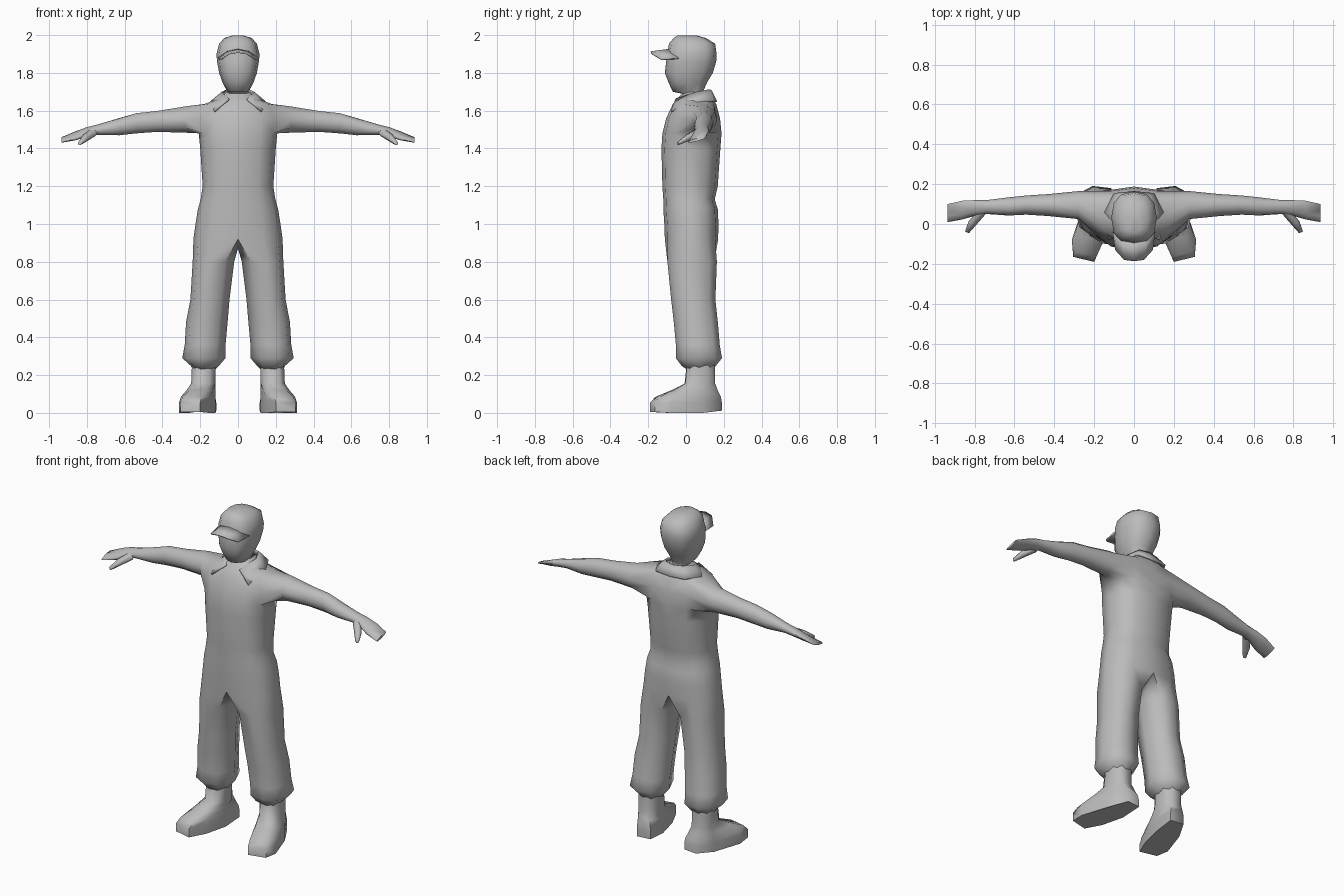
import bpy, bmesh, math

if "Cube" in bpy.data.objects:
    bpy.data.objects.remove(bpy.data.objects["Cube"])

grey = bpy.data.materials.new("plain_grey")
grey.diffuse_color = (0.5, 0.5, 0.5, 1)
grey.use_nodes = True
grey.node_tree.nodes["Principled BSDF"].inputs["Base Color"].default_value = grey.diffuse_color


def spow(v, p=0.8):
    return math.copysign(abs(v) ** p, v)


def oval(angles, x0, x1, y0, y1, z):
    """Slightly boxy horizontal ring; -90 degrees is the front."""
    cx, cy, rx, ry = (x0 + x1) / 2, (y0 + y1) / 2, (x1 - x0) / 2, (y1 - y0) / 2
    return [(cx + rx * spow(math.cos(math.radians(a))),
             cy + ry * spow(math.sin(math.radians(a))), z) for a in angles]


def half_ring(z, w, yf, yb):
    pts = oval(range(-90, 91, 30), -w, w, yf, yb, z)
    return [(0 if i in (0, 6) else p[0], p[1], p[2]) for i, p in enumerate(pts)]


def add(bm, pts):
    return [bm.verts.new(p) for p in pts]


def bridge(bm, a, b, closed=True, skip=()):
    n = len(a)
    for i in range(n if closed else n - 1):
        if i not in skip:
            j = (i + 1) % n
            bm.faces.new((a[i], a[j], b[j], b[i]))


def finish(name, bm, thick=0, angle=70):
    bmesh.ops.recalc_face_normals(bm, faces=bm.faces)
    me = bpy.data.meshes.new(name)
    bm.to_mesh(me)
    bm.free()
    ob = bpy.data.objects.new(name, me)
    bpy.context.collection.objects.link(ob)
    me.materials.append(grey)
    bpy.ops.object.select_all(action='DESELECT')
    ob.select_set(True)
    bpy.context.view_layer.objects.active = ob
    bpy.ops.object.shade_smooth_by_angle(angle=math.radians(angle))
    m = ob.modifiers.new("mirror", 'MIRROR')
    m.merge_threshold = 0.001
    if thick:
        ob.modifiers.new("thickness", 'SOLIDIFY').thickness = thick
    return ob


# Body: torso half, with an opening for the arm
bm = bmesh.new()
torso = [(1.70, .06, -.01, .11), (1.665, .10, -.045, .14), (1.635, .18, -.07, .16),
         (1.56, .212, -.105, .18), (1.48, .208, -.125, .188), (1.40, .20, -.13, .182),
         (1.20, .187, -.125, .168), (1.13, .198, -.12, .152), (1.08, .212, -.12, .168),
         (1.0, .225, -.115, .172), (.92, .236, -.112, .17)]
rings = [add(bm, half_ring(*t)) for t in torso]
for k in range(len(rings) - 1):
    bridge(bm, rings[k], rings[k + 1], False, (2, 3, 4) if k in (2, 3) else ())

# Body: arm and hand, as x, y, z, half depth, half height, tilt
t, m, b = rings[2], rings[3], rings[4]
prev = [t[2], t[3], t[4], t[5], m[5], b[5], b[4], b[3], b[2], m[2]]
for x, y, z, ry, rz, tilt in [
        (.28, .095, 1.553, .07, .073, 0), (.43, .095, 1.543, .055, .058, 0),
        (.54, .095, 1.533, .048, .056, 0), (.63, .088, 1.515, .046, .046, 8),
        (.74, .085, 1.50, .036, .027, 15), (.80, .08, 1.487, .042, .024, 20),
        (.86, .07, 1.467, .05, .018, 20), (.935, .055, 1.445, .047, .008, 15)]:
    c, s = math.cos(math.radians(tilt)), math.sin(math.radians(tilt))
    pts = []
    for i in range(10):
        a = math.radians(144 - 36 * i)
        u, v = ry * math.cos(a), rz * math.sin(a)
        pts.append((x, y + u * c - v * s, z + u * s + v * c))
    ring = add(bm, pts)
    bridge(bm, prev, ring)
    prev = ring
bm.faces.new(prev)

# Body: trouser leg with gathered cuff, as z, inner x, outer x, front y, back y
prev = rings[-1] + add(bm, [(0, .03, .87)])
for z, x0, x1, yf, yb in [
        (.80, .02, .24, -.10, .165), (.60, .045, .252, -.08, .157),
        (.48, .055, .275, -.066, .17), (.36, .066, .282, -.055, .18),
        (.29, .066, .295, -.055, .192), (.25, .10, .25, -.025, .16),
        (.225, .125, .235, .01, .14)]:
    ring = add(bm, oval([-120 + 40 * i for i in range(7)] + [180], x0, x1, yf, yb, z))
    bridge(bm, prev, ring)
    prev = ring
bm.faces.new(prev)
finish("overalls_and_arms", bm)

# Thumbs
bm = bmesh.new()
prev = None
for x, y, z, r in [(.765, .06, 1.485, .022), (.81, .005, 1.455, .02), (.838, -.042, 1.427, .01)]:
    ring = add(bm, [(x + r * math.cos(a), y + .4 * r * math.cos(a), z + r * math.sin(a))
                    for a in (math.tau * i / 6 for i in range(6))])
    if prev:
        bridge(bm, prev, ring)
    prev = ring
bm.faces.new(prev)
finish("thumbs", bm)

# Boots: blend from sole outline to ankle outline
bm = bmesh.new()
sole = [(.115, .18), (.20, .19), (.255, .09), (.312, -.08),
        (.305, -.165), (.20, -.19), (.155, -.09), (.12, .05)]
ankle = oval([115, 65, 20, -20, -60, -115, -160, 160], .115, .247, -.002, .158, 0)
prev = None
for f, z in [(1, .005), (1, .055), (.85, .085), (.42, .12), (.06, .155), (0, .26)]:
    ring = add(bm, [(a[0] + (s[0] - a[0]) * f, a[1] + (s[1] - a[1]) * f, z)
                    for s, a in zip(sole, ankle)])
    if prev:
        bridge(bm, prev, ring)
    else:
        bm.faces.new(ring)
    prev = ring
bm.faces.new(prev)
for v in bm.verts:
    if v.co.z < .01 and v.co.y > -.1:
        v.co.z = 0.012 if v.co.y > .1 else 0
finish("boots", bm)

# Head with neck and cap crown
bm = bmesh.new()
prev = None
for row in [(1.62, .06, 0, .10), (1.69, .052, -.02, .085), (1.70, .056, -.07, .09),
            (1.75, .083, -.093, .112), (1.80, .10, -.112, .142), (1.86, .111, -.105, .16),
            (1.90, .114, -.10, .162), (1.955, .10, -.09, .154), (1.985, .072, -.065, .105),
            (1.998, .03, -.045, .055)]:
    ring = add(bm, half_ring(*row))
    if prev:
        bridge(bm, prev, ring, False)
    prev = ring
bm.faces.new(prev)
finish("head", bm)

# Cap brim, arched and drooping at the sides
bm = bmesh.new()
inner = add(bm, [(0, -.085, 1.928), (.06, -.075, 1.915), (.107, -.04, 1.88)])
outer = add(bm, [(0, -.187, 1.914), (.05, -.18, 1.905), (.095, -.13, 1.873)])
bridge(bm, inner, outer, False)
finish("cap_brim", bm, 0.008)

# Folded shirt collar, open at the front
bm = bmesh.new()
top = add(bm, [(0, .135, 1.71), (.06, .118, 1.712), (.087, .055, 1.70), (.05, -.055, 1.665)])
low = add(bm, [(0, .165, 1.65), (.10, .155, 1.655), (.148, .06, 1.648), (.128, -.08, 1.60)])
bridge(bm, top, low, False)
finish("collar", bm, 0.01)
